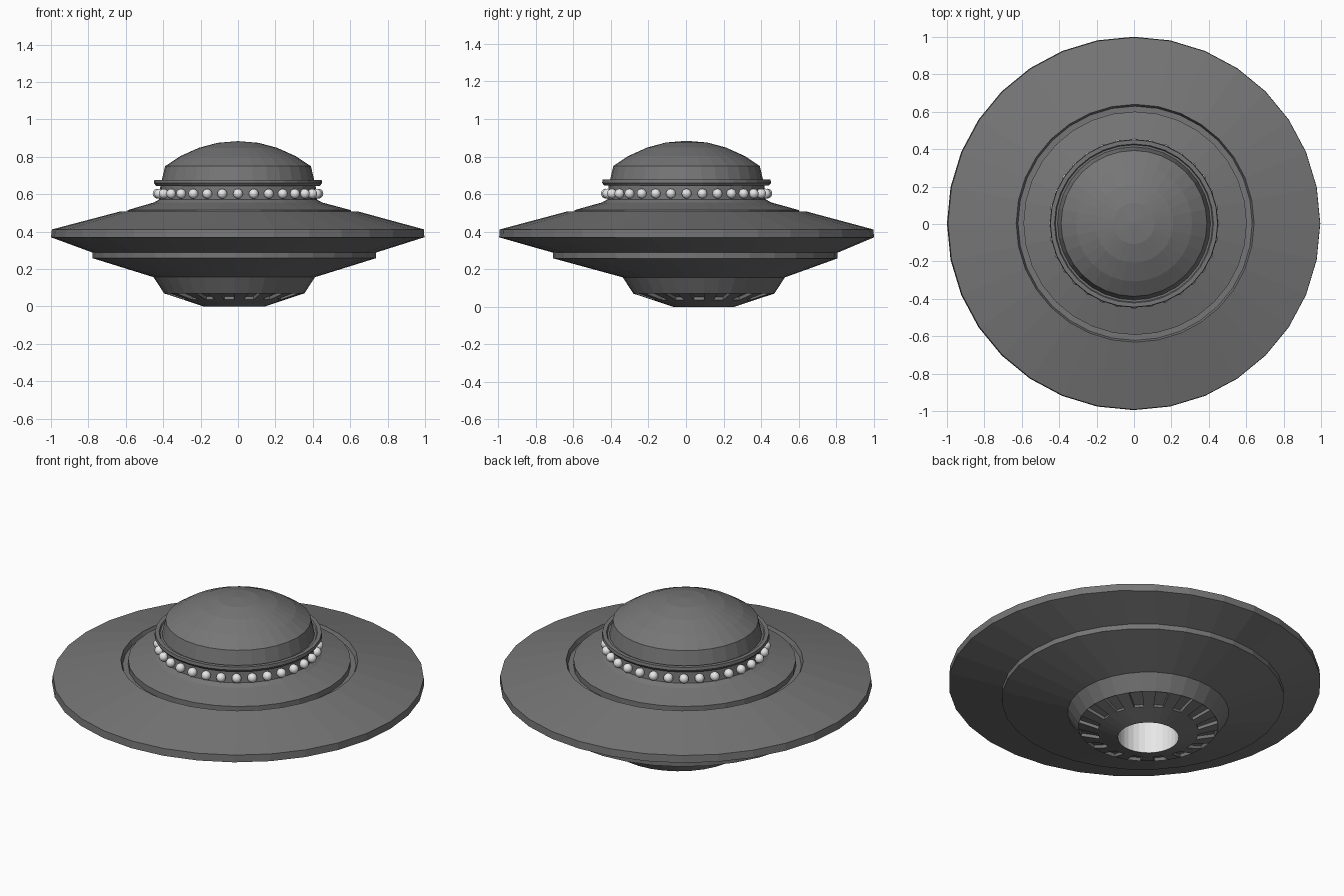
import bpy
import bmesh
from math import cos, sin, tau

SIDES = 32

cube = bpy.data.objects.get("Cube")
if cube:
    bpy.data.objects.remove(cube, do_unlink=True)


def make_material(name, value):
    mat = bpy.data.materials.new(name)
    mat.use_nodes = True
    colour = (value, value, value, 1)
    mat.diffuse_color = colour
    mat.node_tree.nodes["Principled BSDF"].inputs["Base Color"].default_value = colour
    return mat


hull_grey = make_material("hull_grey", 0.18)
lamp_white = make_material("lamp_white", 0.8)


def finish(bm, name, mat):
    mesh = bpy.data.meshes.new(name)
    bm.to_mesh(mesh)
    bm.free()
    mesh.materials.append(mat)
    obj = bpy.data.objects.new(name, mesh)
    bpy.context.collection.objects.link(obj)
    return obj


def loft(name, rings, mat, slot_row=None):
    """Skin rings given as (radius, z, centre); slot_row gets recessed slots."""
    bm = bmesh.new()
    loops = []
    for r, z, (cx, cy) in rings:
        loops.append([bm.verts.new((cx + r * cos(tau * j / SIDES),
                                    cy + r * sin(tau * j / SIDES), z))
                      for j in range(SIDES)])
    slots = []
    for i in range(len(loops) - 1):
        low, high = loops[i], loops[i + 1]
        for j in range(SIDES):
            k = (j + 1) % SIDES
            face = bm.faces.new((low[j], low[k], high[k], high[j]))
            if i == slot_row and j % 2:
                slots.append(face)
    if slots:
        bmesh.ops.inset_individual(bm, faces=slots, thickness=0.009, use_even_offset=True)
        bmesh.ops.inset_individual(bm, faces=slots, thickness=0.001, depth=-0.018)
    bmesh.ops.remove_doubles(bm, verts=bm.verts, dist=0.00001)
    return finish(bm, name, mat)


# The lower tiers sit slightly off the main axis
AXIS = (0.0, 0.003)
UPPER = (0.006, 0.004)
RIM = (-0.002, 0.003)
PLATE = (-0.02, 0.05)
BASE = (-0.02, 0.095)

# Underside base with alternating recessed slots
loft("underside_base", [
    (0.163, 0.0, BASE), (0.27, 0.036, BASE), (0.375, 0.07, BASE),
    (0.432, 0.157, BASE), (0.757, 0.258, PLATE),
], hull_grey, slot_row=1)

# Lit recess in the bottom
loft("underside_lamp", [
    (0, 0.22, BASE), (0.163, 0.22, BASE), (0.163, 0.0, BASE),
], lamp_white)

# Wide disc, from the lower step over the rim to the groove
loft("saucer_disc", [
    (0.757, 0.258, PLATE), (0.757, 0.288, PLATE),
    (0.998, 0.37, RIM), (0.995, 0.412, AXIS),
    (0.636, 0.508, UPPER), (0.626, 0.482, UPPER), (0.59, 0.482, UPPER),
], hull_grey)

# Raised skirt and neck behind the lamps
loft("skirt_and_neck", [
    (0.597, 0.482, UPPER), (0.597, 0.515, UPPER), (0.45, 0.556, AXIS),
    (0.422, 0.572, AXIS), (0.415, 0.645, AXIS),
], hull_grey)

# Collar under the dome
loft("dome_collar", [
    (0.4, 0.645, AXIS), (0.438, 0.645, AXIS), (0.45, 0.66, AXIS),
    (0.447, 0.677, AXIS), (0.425, 0.677, AXIS), (0.42, 0.668, AXIS),
    (0.4, 0.668, AXIS),
], hull_grey)

# Dome with a sloped wall and a shallow cap
loft("dome", [
    (0.41, 0.665, AXIS), (0.39, 0.75, AXIS), (0.31, 0.803, AXIS),
    (0.21, 0.848, AXIS), (0.11, 0.875, AXIS), (0, 0.884, AXIS),
], hull_grey)

# Ring of round lamps
bm = bmesh.new()
for j in range(SIDES):
    angle = tau * j / SIDES
    ball = bmesh.ops.create_uvsphere(bm, u_segments=16, v_segments=10, radius=0.026)
    bmesh.ops.translate(bm, verts=ball["verts"],
                        vec=(AXIS[0] + 0.43 * cos(angle), AXIS[1] + 0.43 * sin(angle), 0.603))
for face in bm.faces:
    face.smooth = True
finish(bm, "lamp_ring", lamp_white)
